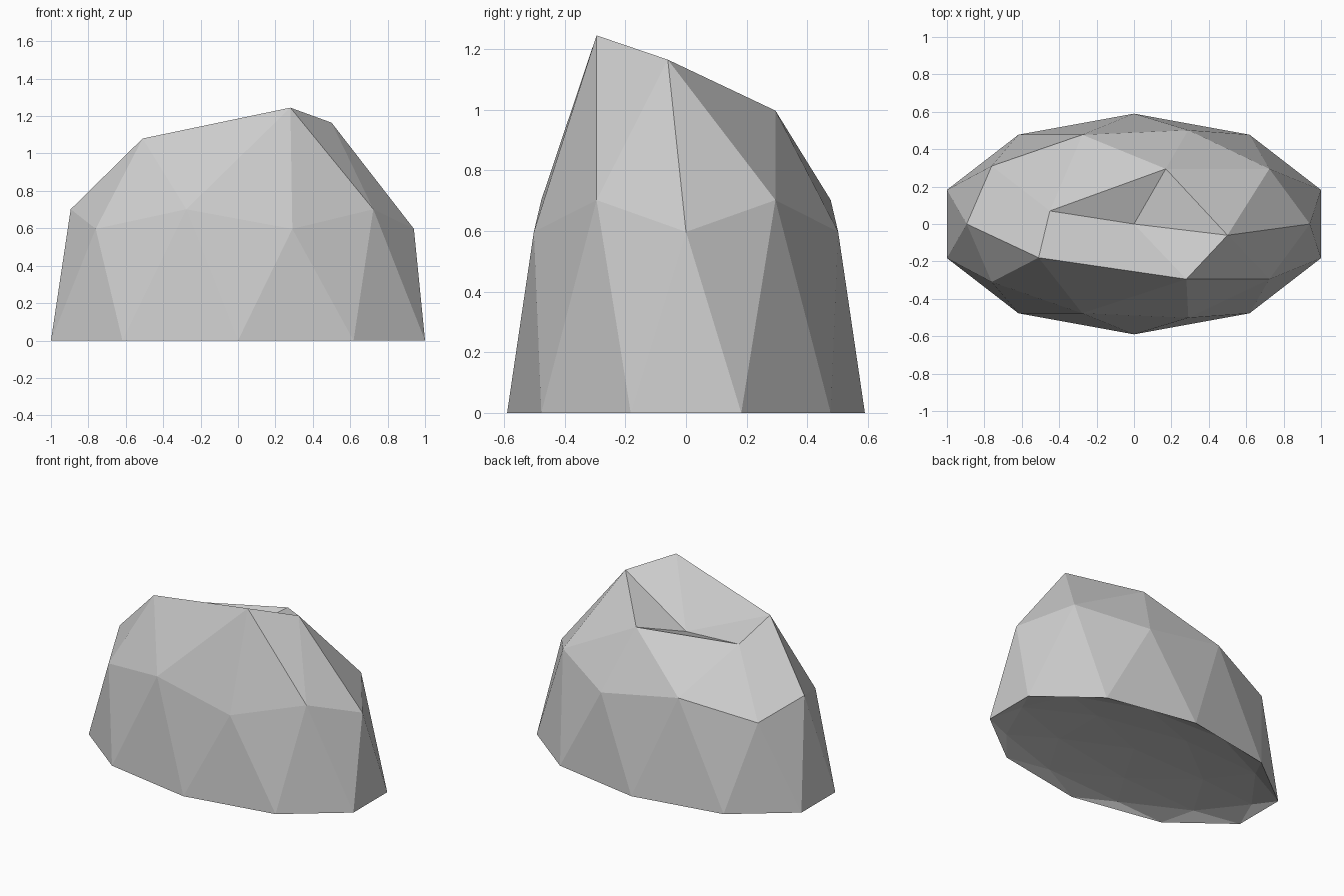
import bpy, math
from mathutils import Vector

cube = bpy.data.objects.get("Cube")
if cube:
    bpy.data.objects.remove(cube, do_unlink=True)

# Stone colour
stone = bpy.data.materials.new("grey_stone")
stone.use_nodes = True
colour = (0.6, 0.6, 0.6, 1.0)
stone.diffuse_color = colour
stone.node_tree.nodes["Principled BSDF"].inputs["Base Color"].default_value = colour

# Boulder body: stretched icosphere
bpy.ops.mesh.primitive_ico_sphere_add(subdivisions=2, radius=1)
rock = bpy.context.object
rock.name = "boulder"
rock.data.name = "boulder"
rock.data.materials.append(stone)

# Chipped crown: the ring of five, counter-clockwise from +x
crown = [(0.50, -0.06, 1.165), (0.17, 0.295, 0.997), (-0.45, 0.07, 0.96),
         (-0.51, -0.18, 1.08), (0.28, -0.295, 1.245)]

for v in rock.data.vertices:
    x, y, z = v.co
    if z > 0.95:
        v.co = Vector((0, 0, 0.9))
    elif z > 0.7:
        v.co = Vector(crown[round(math.atan2(y, x) / math.radians(72)) % 5])
    else:
        # Lower half is pushed up into a shallow hollow underside
        height = z * 1.335 if z > 0 else z * -0.08
        v.co = Vector((x * 1.0515, y * 0.59, height))

rock.data.polygons.foreach_set("use_smooth", [False] * len(rock.data.polygons))
rock.data.update()
